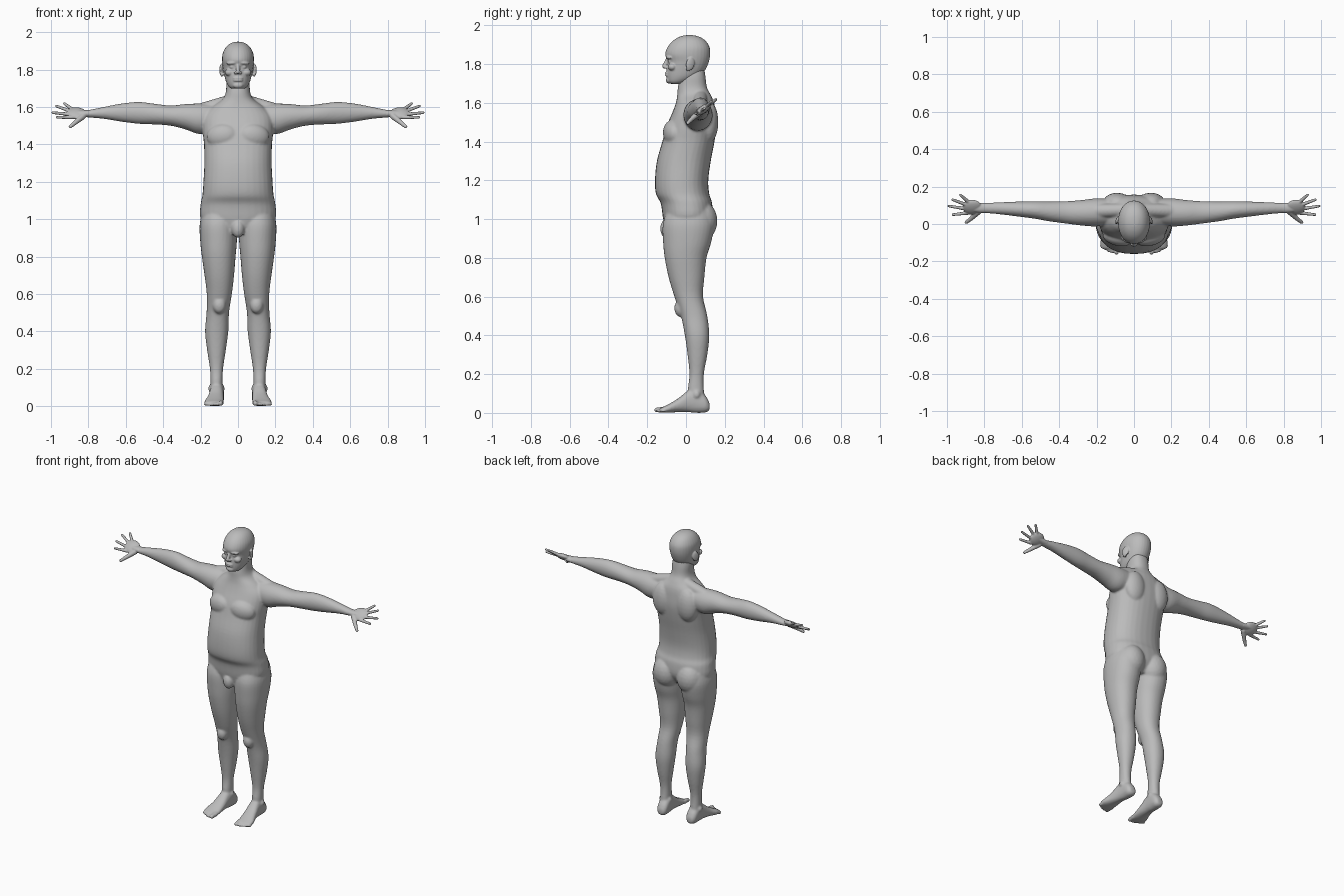
import bpy, bmesh, math
from mathutils import Vector, Matrix, Euler

cube = bpy.data.objects.get("Cube")
if cube:
    bpy.data.objects.remove(cube, do_unlink=True)

skin = bpy.data.materials.new("grey skin")
skin.use_nodes = True
grey = (0.5, 0.5, 0.5, 1)
skin.diffuse_color = grey
skin.node_tree.nodes["Principled BSDF"].inputs["Base Color"].default_value = grey


def spline(rows, steps=4):
    """Smoothly interpolate the rows of a section table."""
    pts = [Vector(r) for r in rows]
    out = []
    for i in range(len(pts) - 1):
        p, q = pts[i], pts[i + 1]
        a, b = pts[max(i - 1, 0)], pts[min(i + 2, len(pts) - 1)]
        for k in range(steps):
            t = k / steps
            out.append(p + (q - a) * t / 2 + (a * 2 - p * 5 + q * 4 - b) * t * t / 2
                       + (p * 3 - a - q * 3 + b) * t ** 3 / 2)
    return out + [pts[-1]]


def loft(bm, axes, rows, power=2.0, sides=32):
    """Rows: position, centre and half width on one axis, low and high on the other."""
    rings = []
    for pos, mid, half, low, high in spline(rows):
        ring = []
        for i in range(sides):
            a = math.tau * i / sides
            c, s = math.cos(a), math.sin(a)
            co = [0, 0, 0]
            co[axes[0]] = pos
            co[axes[1]] = mid + half * math.copysign(abs(c) ** (2 / power), c)
            co[axes[2]] = (low + high) / 2 + (high - low) / 2 * math.copysign(abs(s) ** (2 / power), s)
            ring.append(bm.verts.new(co))
        rings.append(ring)
    for r, q in zip(rings, rings[1:]):
        for i in range(sides):
            j = (i + 1) % sides
            bm.faces.new((r[i], r[j], q[j], q[i]))
    bm.faces.new(rings[0][::-1])
    bm.faces.new(rings[-1])


def blob(bm, at, radii, turn=(0, 0, 0)):
    rot = Euler([math.radians(t) for t in turn]).to_matrix().to_4x4()
    m = Matrix.Translation(at) @ rot @ Matrix.Diagonal((*radii, 1))
    bmesh.ops.create_icosphere(bm, subdivisions=3, radius=1, matrix=m)


def capsule(bm, a, b, ra, rb):
    a, b = Vector(a), Vector(b)
    d = b - a
    m = Matrix.Translation((a + b) / 2) @ d.to_track_quat('Z', 'Y').to_matrix().to_4x4()
    bmesh.ops.create_cone(bm, cap_ends=True, segments=16, radius1=ra, radius2=rb, depth=d.length, matrix=m)
    blob(bm, a, (ra,) * 3)
    blob(bm, b, (rb,) * 3)


def flip(bm):
    """Turn a left-hand part into its right-hand twin."""
    bmesh.ops.scale(bm, vec=(-1, 1, 1), verts=bm.verts)
    bmesh.ops.reverse_faces(bm, faces=bm.faces)


def both_sides(bm):
    geom = bmesh.ops.duplicate(bm, geom=bm.verts[:] + bm.edges[:] + bm.faces[:])["geom"]
    bmesh.ops.scale(bm, vec=(-1, 1, 1), verts=[g for g in geom if isinstance(g, bmesh.types.BMVert)])
    bmesh.ops.reverse_faces(bm, faces=[g for g in geom if isinstance(g, bmesh.types.BMFace)])


def finish(name, bm, voxel, smooth):
    """Fuse the overlapping volumes into one smooth skin."""
    mesh = bpy.data.meshes.new(name)
    bm.to_mesh(mesh)
    bm.free()
    obj = bpy.data.objects.new(name, mesh)
    bpy.context.collection.objects.link(obj)
    fuse = obj.modifiers.new("fuse", 'REMESH')
    fuse.mode = 'VOXEL'
    fuse.voxel_size = voxel
    relax = obj.modifiers.new("relax", 'SMOOTH')
    relax.factor = 0.5
    relax.iterations = smooth
    graph = bpy.context.evaluated_depsgraph_get()
    fused = bpy.data.meshes.new_from_object(obj.evaluated_get(graph))
    obj.modifiers.clear()
    obj.data = fused
    fused.materials.clear()
    fused.materials.append(skin)
    for p in fused.polygons:
        p.use_smooth = True
        p.material_index = 0


UP, ALONG, FORWARD = (2, 0, 1), (0, 1, 2), (1, 0, 2)
body = bmesh.new()

# Leg
loft(body, UP, [
    (.04, .115, .03, .02, .1), (.12, .115, .032, .01, .092), (.2, .115, .035, .018, .092),
    (.3, .115, .05, .008, .11), (.4, .114, .062, -.006, .12), (.5, .108, .06, -.026, .11),
    (.6, .1, .067, -.06, .088), (.7, .1, .079, -.09, .095), (.8, .103, .09, -.11, .106),
    (.88, .104, .098, -.118, .13), (.97, .105, .1, -.12, .145), (1.04, .1, .09, -.1, .13)], 2.15)
blob(body, (.1, -.03, .54), (.035, .03, .045))
for x in (.083, .147):
    blob(body, (x, .055, .095), (.012, .018, .02))

# Foot and toes
loft(body, FORWARD, [
    (.122, .11, .02, .015, .05), (.1, .11, .035, .002, .09), (.05, .112, .037, 0, .13),
    (.01, .115, .038, .004, .115), (-.04, .12, .044, .004, .075), (-.09, .128, .052, .001, .045),
    (-.13, .129, .048, .002, .026)], 2.3)
for i in range(5):
    r = .015 if i == 0 else .0105 - i * .0004
    x = .091 + (i and .004 + i * .0195)
    capsule(body, (x, -.11, r + .004), (x + .002, -.152 + i * i * .0022, r), r, r * .9)

# Arm
loft(body, ALONG, [
    (.1, .065, .065, 1.48, 1.61), (.2, .062, .075, 1.455, 1.618), (.28, .06, .068, 1.48, 1.616),
    (.36, .062, .06, 1.5, 1.608), (.45, .067, .053, 1.507, 1.618), (.53, .075, .047, 1.51, 1.627),
    (.62, .08, .04, 1.521, 1.619), (.72, .084, .032, 1.537, 1.6), (.8, .086, .027, 1.544, 1.584),
    (.84, .088, .026, 1.55, 1.582)])

# Shoulder slope, chest muscle, shoulder blade and buttock
capsule(body, (.03, .075, 1.635), (.2, .07, 1.582), .035, .038)
blob(body, (.085, -.07, 1.445), (.085, .047, .065), (0, 8, 12))
blob(body, (.09, .115, 1.5), (.075, .052, .11))
blob(body, (.088, .078, .99), (.088, .084, .105))
both_sides(body)

# Torso and neck
loft(body, UP, [
    (.93, 0, .12, -.1, .09), (1, 0, .198, -.118, .135), (1.08, 0, .2, -.13, .135),
    (1.13, 0, .19, -.155, .12), (1.2, 0, .185, -.16, .115), (1.3, 0, .18, -.15, .128),
    (1.4, 0, .182, -.122, .147), (1.48, 0, .19, -.1, .157), (1.55, 0, .185, -.07, .153),
    (1.6, 0, .14, -.052, .145), (1.64, 0, .085, -.045, .128), (1.68, 0, .065, -.042, .108),
    (1.74, 0, .062, -.03, .1), (1.8, 0, .05, -.02, .09)], 2.3)
blob(body, (0, -.1, .95), (.035, .033, .05))
finish("body", body, .0065, 6)

# Hands, tilted with the thumb forward and down
tips = [(.928, .155, 1.618), (.97, .13, 1.605), (.99, .096, 1.57), (.968, .05, 1.545)]
tilt = Vector((0, .81, .59))
for side in ("left", "right"):
    hand = bmesh.new()
    wrist = Vector((.865, .09, 1.567))
    loft(hand, ALONG, [(.79, .086, .027, 1.544, 1.584), (.82, .087, .027, 1.547, 1.583),
                       (.86, .09, .024, 1.552, 1.582)])
    blob(hand, wrist, (.052, .047, .019), (36, 0, 0))
    for i, tip in enumerate(tips):
        knuckle = wrist + tilt * (.036 - i * .0245) + Vector((.022, 0, 0))
        capsule(hand, knuckle, tip, .0105, .0075)
    capsule(hand, (.83, .068, 1.55), (.872, .028, 1.515), .017, .012)
    capsule(hand, (.872, .028, 1.515), (.897, .009, 1.495), .012, .009)
    if side == "right":
        flip(hand)
    finish(side + "_hand", hand, .0038, 3)

# Face features and ears
head = bmesh.new()
blob(head, (.033, -.086, 1.835), (.03, .017, .01), (0, 5, 18))
blob(head, (.031, -.08, 1.814), (.015, .014, .011))
blob(head, (.045, -.07, 1.785), (.026, .023, .02))
blob(head, (.012, -.104, 1.783), (.009, .011, .008))
blob(head, (.088, .022, 1.8), (.009, .024, .034), (-10, 0, 22))
blob(head, (.086, .012, 1.775), (.009, .012, .013))
both_sides(head)
capsule(head, (0, -.094, 1.828), (0, -.112, 1.788), .009, .0115)
for z in (1.753, 1.742):
    blob(head, (0, -.096, z), (.027, .013, .0065))
blob(head, (0, -.087, 1.716), (.028, .017, .017))

# Skull and jaw
loft(head, UP, [
    (1.698, 0, .035, -.082, -.02), (1.71, 0, .05, -.095, .02), (1.735, 0, .064, -.1, .07),
    (1.77, 0, .073, -.1, .1), (1.812, 0, .08, -.096, .118), (1.85, 0, .085, -.107, .125),
    (1.885, 0, .082, -.096, .122), (1.915, 0, .068, -.073, .105), (1.935, 0, .049, -.045, .08),
    (1.946, 0, .026, -.016, .05), (1.949, 0, .008, .007, .025)], 2.1)
finish("head", head, .0038, 4)
